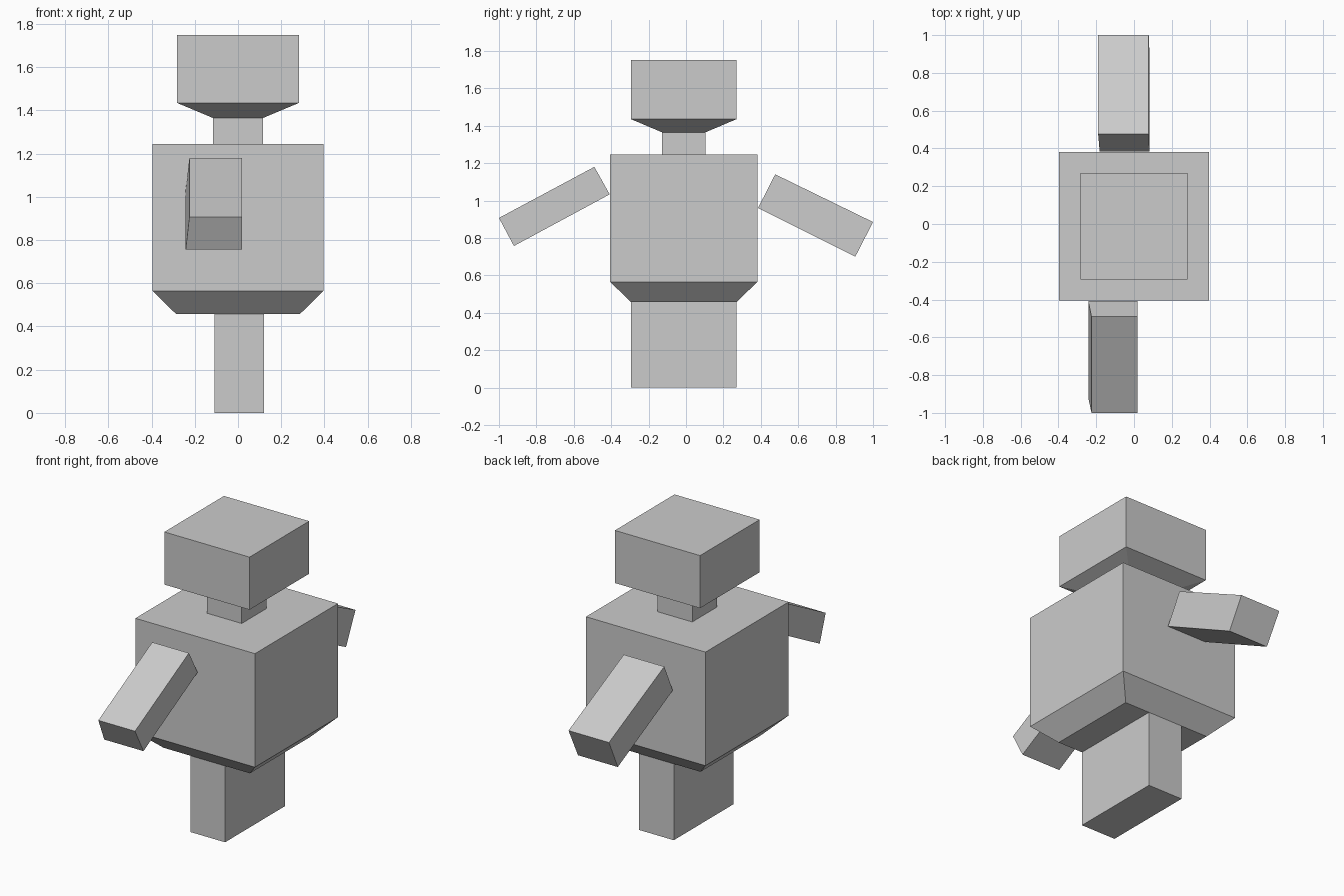
import bpy, bmesh

if "Cube" in bpy.data.objects:
    bpy.data.objects.remove(bpy.data.objects["Cube"])

CY = -0.012  # depth centre of the body


def mesh_object(name, rings):
    """Skin consecutive four-point rings and cap both ends."""
    bm = bmesh.new()
    loops = [[bm.verts.new(p) for p in ring] for ring in rings]
    for a, b in zip(loops, loops[1:]):
        for i in range(4):
            j = (i + 1) % 4
            bm.faces.new((a[i], a[j], b[j], b[i]))
    bm.faces.new(loops[0])
    bm.faces.new(loops[-1])
    bmesh.ops.recalc_face_normals(bm, faces=bm.faces)
    me = bpy.data.meshes.new(name)
    bm.to_mesh(me)
    bm.free()
    ob = bpy.data.objects.new(name, me)
    bpy.context.collection.objects.link(ob)
    return ob


def stack(name, levels, cx=0.0, cy=CY):
    """Square-section block from (z, half width, half depth) levels."""
    return mesh_object(name, [[(cx + sx * w, cy + sy * d, z)
                               for sx, sy in ((-1, -1), (1, -1), (1, 1), (-1, 1))]
                              for z, w, d in levels])


def arm(name, profile, left, right):
    """Tilted box: (y, z) side profile, with its x limits at each corner."""
    return mesh_object(name, [[(x, y, z) for x, (y, z) in zip(xs, profile)]
                              for xs in (left, right)])


# Head with tapered chin, neck, torso with tapered hips
stack("head", [(1.365, 0.115, 0.117), (1.435, 0.282, 0.282), (1.75, 0.282, 0.282)])
stack("neck", [(1.245, 0.115, 0.117), (1.365, 0.115, 0.117)])
stack("torso", [(0.457, 0.286, 0.283), (0.565, 0.396, 0.393), (1.245, 0.396, 0.393)])

# Pair of legs standing side by side
for side, name in ((-1, "leg_front"), (1, "leg_back")):
    stack(name, [(0, 0.115, 0.1415), (0.457, 0.115, 0.1415)],
          cx=0.006, cy=CY + side * 0.1415)

# Arms: corners run top inner, bottom inner, bottom outer, top outer
arm("arm_front", [(-0.49, 1.18), (-0.408, 1.033), (-0.92, 0.757), (-1.0, 0.907)],
    (-0.225, -0.242, -0.242, -0.225), (0.018,) * 4)
arm("arm_back", [(0.477, 1.14), (0.385, 0.96), (0.905, 0.70), (1.0, 0.885)],
    (-0.19, -0.182, -0.182, -0.19), (0.078, 0.082, 0.082, 0.078))
